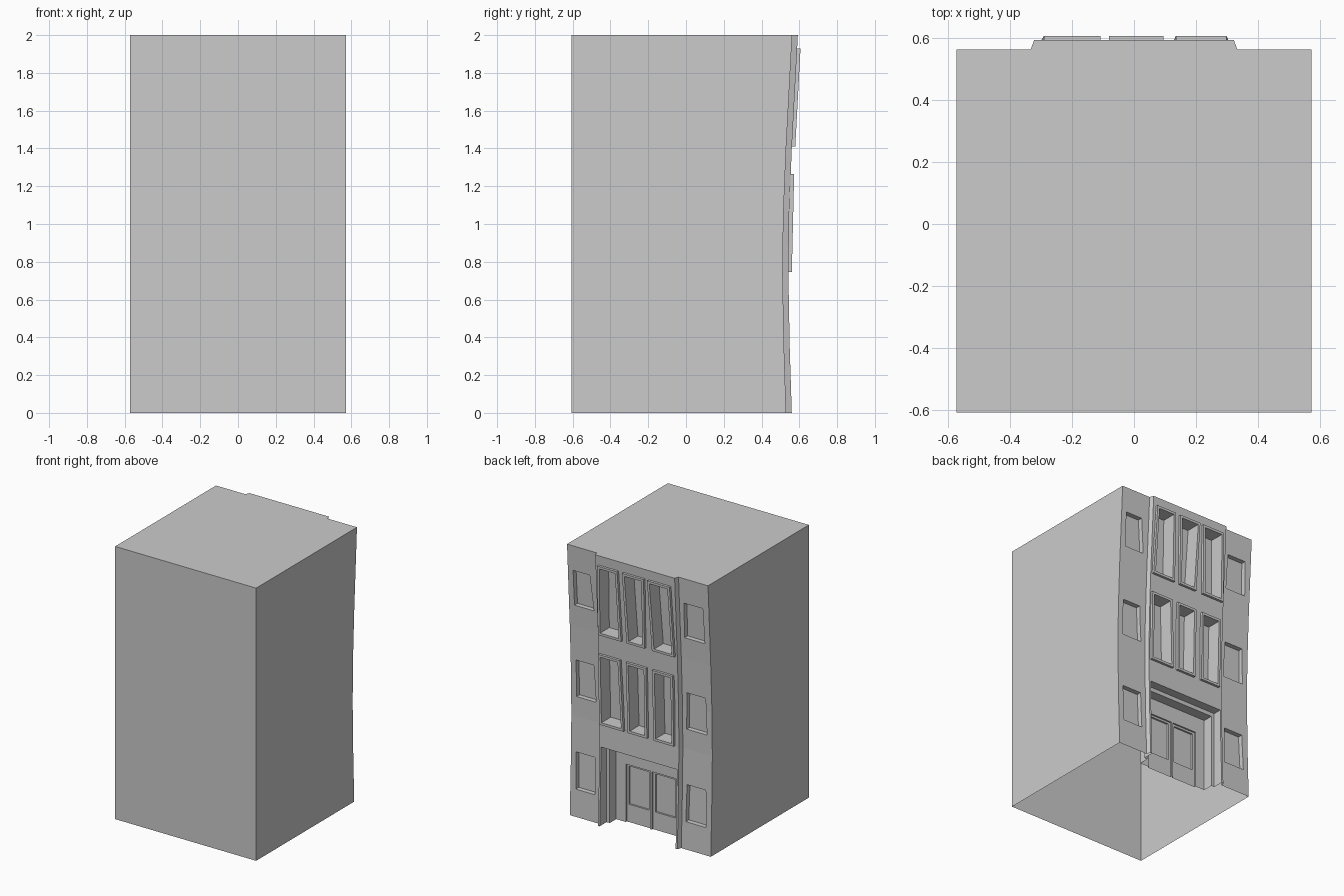
import bpy, bmesh

if "Cube" in bpy.data.objects:
    bpy.data.objects.remove(bpy.data.objects["Cube"])

# Bowed facade profile: (z, y of the side wall); the centre bay stands BAY proud of it
LEVELS = [(0, .53), (.35, .519), (.73, .512), (1.05, .516), (1.4, .53), (2, .562)]
BAY = .03


def wall(z):
    for (z0, y0), (z1, y1) in zip(LEVELS, LEVELS[1:]):
        if z <= z1:
            return y0 + (y1 - y0) * (max(z, 0) - z0) / (z1 - z0)
    return LEVELS[-1][1]


def finish(name, bm):
    bmesh.ops.recalc_face_normals(bm, faces=bm.faces)
    me = bpy.data.meshes.new(name)
    bm.to_mesh(me)
    bm.free()
    ob = bpy.data.objects.new(name, me)
    bpy.context.collection.objects.link(ob)
    return ob


def loft(bm, rings, close=False):
    """Skin a list of point loops; cap the ends, or join last to first."""
    vs = [[bm.verts.new(p) for p in r] for r in rings]
    pairs = list(zip(vs, vs[1:])) + ([(vs[-1], vs[0])] if close else [])
    for a, b in pairs:
        for i in range(len(a)):
            j = (i + 1) % len(a)
            bm.faces.new((a[i], a[j], b[j], b[i]))
    if not close:
        bm.faces.new(vs[0])
        bm.faces.new(vs[-1])


def on_wall(quad, off):
    return [(x, wall(z) + off, z) for x, z in quad]


def flat(quad, y):
    return [(x, y, z) for x, z in quad]


def rect(x0, x1, z0, z1):
    return [(x0, z0), (x1, z0), (x1, z1), (x0, z1)]


def inset(q, t):
    return [(q[0][0] + t, q[0][1] + t), (q[1][0] - t, q[1][1] + t),
            (q[2][0] - t, q[2][1] - t), (q[3][0] + t, q[3][1] - t)]


# Building shell with projecting centre bay
bm = bmesh.new()
rings = []
for z, y in LEVELS:
    half = [(.572, -.607), (.572, y), (.333, y), (.322, y + BAY)]
    sec = half + [(-x, v) for x, v in reversed(half)]
    rings.append([(x, v, z) for x, v in sec])
loft(bm, rings)
shell = finish("building_shell", bm)

# Slightly skewed tall windows: x at bottom left/right, top left/right
tall = []
for z0, z1, cols in (
        (.745, 1.265, [(.117, .312, .137, .314), (-.075, .082, -.075, .088), (-.292, -.128, -.292, -.125)]),
        (1.41, 1.93, [(.122, .31, .135, .298), (-.068, .078, -.08, .095), (-.307, -.128, -.29, -.108)])):
    for a, b, c, d in cols:
        tall.append([(a, z0), (b, z0), (d, z1), (c, z1)])

# Small side windows, three storeys on both sides
small = []
for z0, z1, skew in ((.2, .47, 0), (.875, 1.145, .01), (1.555, 1.815, .02)):
    small.append([(.37, z0), (.528, z0), (.53, z1), (.375 + skew, z1)])
    small.append([(-.53, z0), (-.365, z0), (-.37, z1), (-.522, z1)])

# Window recesses and outer entrance step
cut1 = bmesh.new()
for q in tall:
    loft(cut1, [on_wall(inset(q, .018), BAY - .09), on_wall(inset(q, .018), .2)])
for q in small:
    loft(cut1, [on_wall(q, -.035), on_wall(q, .2)])
entry = rect(-.308, .308, -.1, .575)
loft(cut1, [flat(entry, .48), flat(entry, .8)])

# Inner entrance step, then door leaves, then door panes
cut2, cut3, cut4 = bmesh.new(), bmesh.new(), bmesh.new()
inner = rect(-.283, .283, -.1, .545)
loft(cut2, [flat(inner, .405), flat(inner, .7)])
for s in (-1, 1):
    leaf = rect(*sorted((s * .006, s * .205)), -.1, .425)
    loft(cut3, [flat(leaf, .393), flat(leaf, .44)])
    pane = rect(*sorted((s * .026, s * .188)), .13, .41)
    loft(cut4, [flat(pane, .38), flat(pane, .42)])

bpy.context.view_layer.objects.active = shell
for bm in (cut1, cut2, cut3, cut4):
    cutter = finish("cutter", bm)
    cutter.hide_render = True
    mod = shell.modifiers.new("cut", 'BOOLEAN')
    mod.operation, mod.solver, mod.object = 'DIFFERENCE', 'EXACT', cutter
    bpy.ops.object.modifier_apply(modifier=mod.name)
    bpy.data.objects.remove(cutter)

# The shell is open underneath
bm = bmesh.new()
bm.from_mesh(shell.data)
under = [f for f in bm.faces if all(v.co.z < .001 for v in f.verts)]
bmesh.ops.delete(bm, geom=under, context='FACES')
bm.to_mesh(shell.data)
bm.free()

# Raised frames around the tall windows
for i, q in enumerate(tall):
    bm = bmesh.new()
    hole = inset(q, .018)
    loft(bm, [on_wall(q, BAY - .008), on_wall(q, BAY + .018),
              on_wall(hole, BAY + .018), on_wall(hole, BAY - .008)], close=True)
    finish(f"window_frame_{i + 1}", bm)
